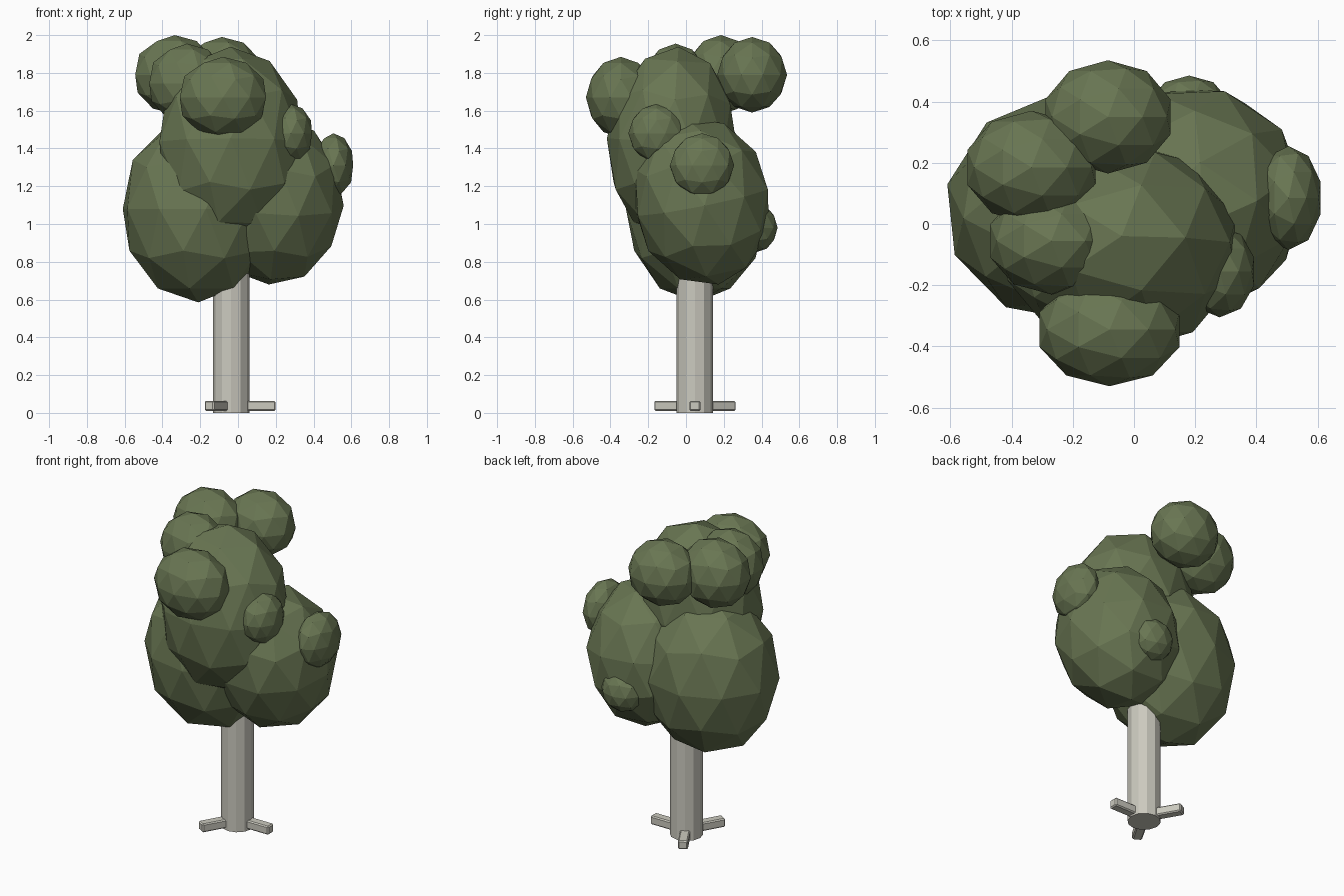
import bpy, math
from mathutils import Matrix, Euler

if "Cube" in bpy.data.objects:
    bpy.data.objects.remove(bpy.data.objects["Cube"])


def material(name, rgb):
    m = bpy.data.materials.new(name)
    m.diffuse_color = (*rgb, 1)
    m.use_nodes = True
    m.node_tree.nodes["Principled BSDF"].inputs["Base Color"].default_value = m.diffuse_color
    return m


BARK = material("pale bark", (0.60, 0.59, 0.52))
LEAF = material("leaf green", (0.14, 0.18, 0.085))
TX, TY = -0.036, 0.047  # trunk axis


def blob(name, center, radii, turn=(0, 0, 0)):
    """Flat-shaded 80-face foliage clump."""
    bpy.ops.mesh.primitive_ico_sphere_add(subdivisions=2, radius=1)
    ob = bpy.context.object
    ob.name = name
    rot = Euler([math.radians(a) for a in turn]).to_matrix().to_4x4()
    ob.data.transform(rot @ Matrix.Diagonal((*radii, 1)))
    ob.location = center
    ob.data.materials.append(LEAF)


# Trunk
bpy.ops.mesh.primitive_cylinder_add(vertices=12, radius=0.096, depth=0.95,
                                    location=(TX, TY, 0.475))
trunk = bpy.context.object
trunk.name = "trunk"
trunk.data.materials.append(BARK)

# Three roots spread around the base
for i in range(3):
    a = math.radians(120 * i)
    bpy.ops.mesh.primitive_cube_add(size=1)
    root = bpy.context.object
    root.name = f"root_{i + 1}"
    root.data.transform(Matrix.Diagonal((0.17, 0.058, 0.054, 1)))
    root.location = (TX + 0.15 * math.cos(a), TY + 0.15 * math.sin(a), 0.037)
    root.rotation_euler.z = a
    root.data.materials.append(BARK)
    bev = root.modifiers.new("soft edges", 'BEVEL')
    bev.width, bev.segments = 0.007, 1

# Large foliage masses
blob("foliage_left", (-0.21, 0.055, 1.08), (0.41, 0.375, 0.495), (0, 0, 6))
blob("foliage_right", (0.195, 0.085, 1.12), (0.365, 0.37, 0.45), (12, 0, 20))
blob("foliage_top", (-0.04, -0.075, 1.43), (0.395, 0.345, 0.51), (-4, 0, 0))

# Small leaf clumps
for name, c, r in [
    ("clump_front", (-0.08, -0.345, 1.67), (0.24, 0.185, 0.215)),
    ("clump_back", (-0.085, 0.35, 1.79), (0.215, 0.185, 0.20)),
    ("clump_upper_left", (-0.335, 0.185, 1.79), (0.22, 0.185, 0.21)),
    ("clump_left", (-0.27, -0.055, 1.745), (0.21, 0.175, 0.21)),
    ("clump_right", (0.505, 0.085, 1.31), (0.11, 0.17, 0.17)),
    ("clump_front_right", (0.28, -0.155, 1.48), (0.118, 0.15, 0.155)),
    ("clump_back_low", (0.18, 0.37, 0.98), (0.135, 0.115, 0.13)),
]:
    blob(name, c, r)
